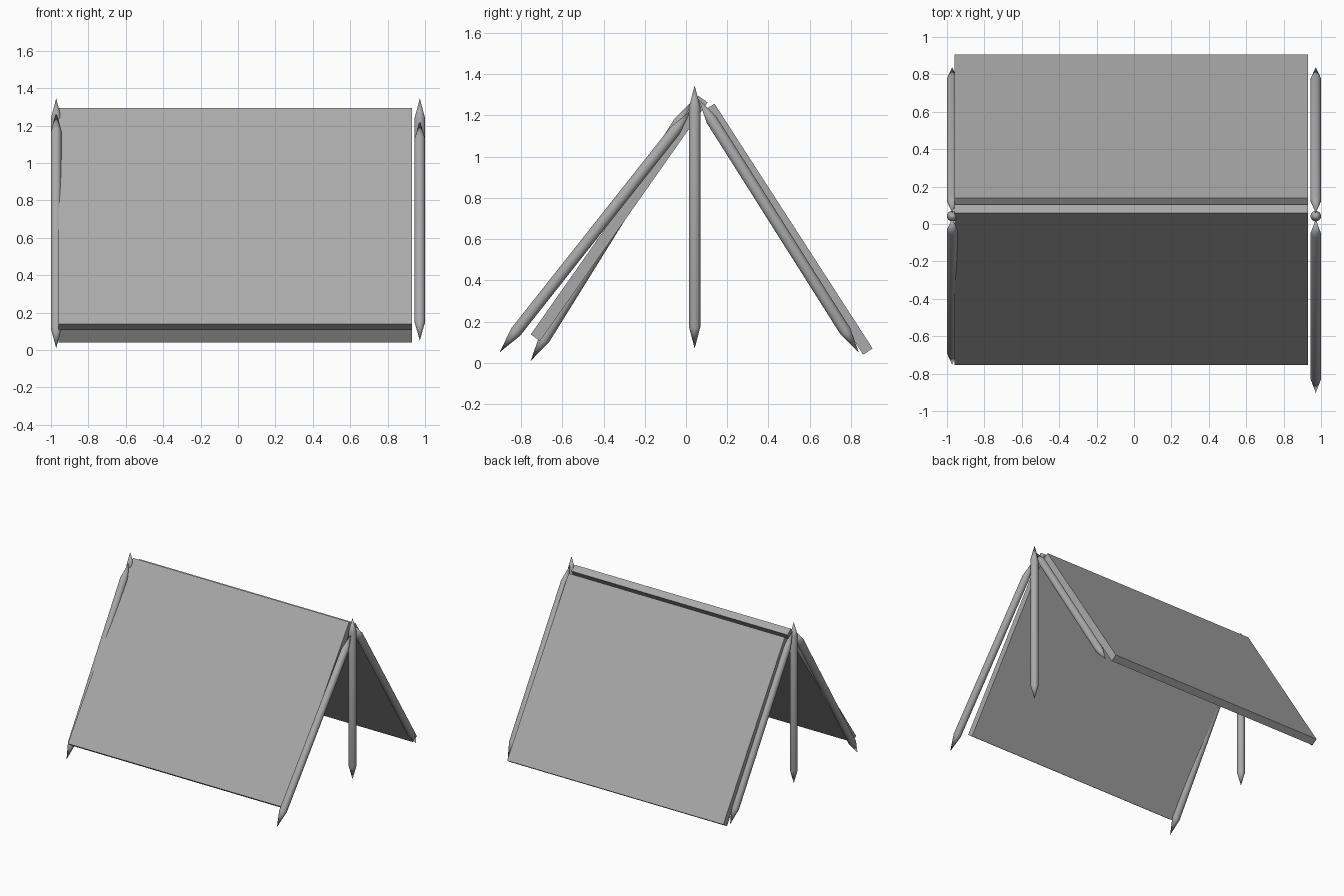
import bpy
import bmesh
import math
from mathutils import Vector

cube = bpy.data.objects.get("Cube")
if cube:
    bpy.data.objects.remove(cube, do_unlink=True)

grey = bpy.data.materials.new("plain grey")
grey.use_nodes = True
colour = (0.4, 0.4, 0.4, 1.0)
grey.diffuse_color = colour
grey.node_tree.nodes["Principled BSDF"].inputs["Base Color"].default_value = colour

POLE_X = 0.972
RADIUS = 0.028
SIDES = 32


def add_object(name, bm):
    bmesh.ops.recalc_face_normals(bm, faces=bm.faces)
    mesh = bpy.data.meshes.new(name)
    bm.to_mesh(mesh)
    bm.free()
    mesh.materials.append(grey)
    obj = bpy.data.objects.new(name, mesh)
    bpy.context.collection.objects.link(obj)
    return obj


def pole(name, x, foot, top):
    """Round pole sharpened at both ends, from foot to top, each (y, z)."""
    start, end = Vector((x, *foot)), Vector((x, *top))
    axis = end - start
    length = axis.length
    point = length * 0.083
    bm = bmesh.new()
    profile = [(0, 0), (RADIUS, point), (RADIUS, length - point), (0, length)]
    verts = [bm.verts.new((r, 0, z)) for r, z in profile]
    edges = [bm.edges.new(pair) for pair in zip(verts, verts[1:])]
    bmesh.ops.spin(bm, geom=verts + edges, cent=(0, 0, 0), axis=(0, 0, 1),
                   angle=math.tau, steps=SIDES)
    bmesh.ops.remove_doubles(bm, verts=bm.verts, dist=0.0001)
    obj = add_object(name, bm)
    obj.rotation_mode = 'QUATERNION'
    obj.rotation_quaternion = axis.to_track_quat('Z', 'Y')
    obj.location = start
    bpy.ops.object.select_all(action='DESELECT')
    obj.select_set(True)
    bpy.context.view_layer.objects.active = obj
    bpy.ops.object.shade_smooth_by_angle(angle=math.radians(30))


def panel(name, low, high, inward):
    """Flat board whose outer face runs from low to high, each (y, z)."""
    low, high, inward = Vector(low), Vector(high), Vector(inward)
    section = [low, high, high + inward, low + inward]
    bm = bmesh.new()
    face = bm.faces.new([bm.verts.new((-0.96, *p)) for p in section])
    side = bmesh.ops.extrude_face_region(bm, geom=[face])
    moved = [v for v in side["geom"] if isinstance(v, bmesh.types.BMVert)]
    bmesh.ops.translate(bm, verts=moved, vec=(1.89, 0, 0))
    add_object(name, bm)


# Sloping roof boards
panel("front_panel", (-0.753, 0.138), (0.06, 1.295), (0.045, -0.032))
panel("back_panel", (0.905, 0.07), (0.138, 1.257), (-0.046, -0.03))

# Upright and rear poles at both ends
for side, x in (("left", POLE_X), ("right", -POLE_X)):
    pole(side + "_upright_pole", x, (0.042, 0.07), (0.042, 1.345))
    pole(side + "_back_pole", x, (0.838, 0.05), (0.06, 1.28))

# Front poles lean at different angles
pole("left_front_pole", POLE_X, (-0.903, 0.052), (0.025, 1.225))
pole("right_front_pole", -POLE_X, (-0.753, 0.01), (0.03, 1.27))
